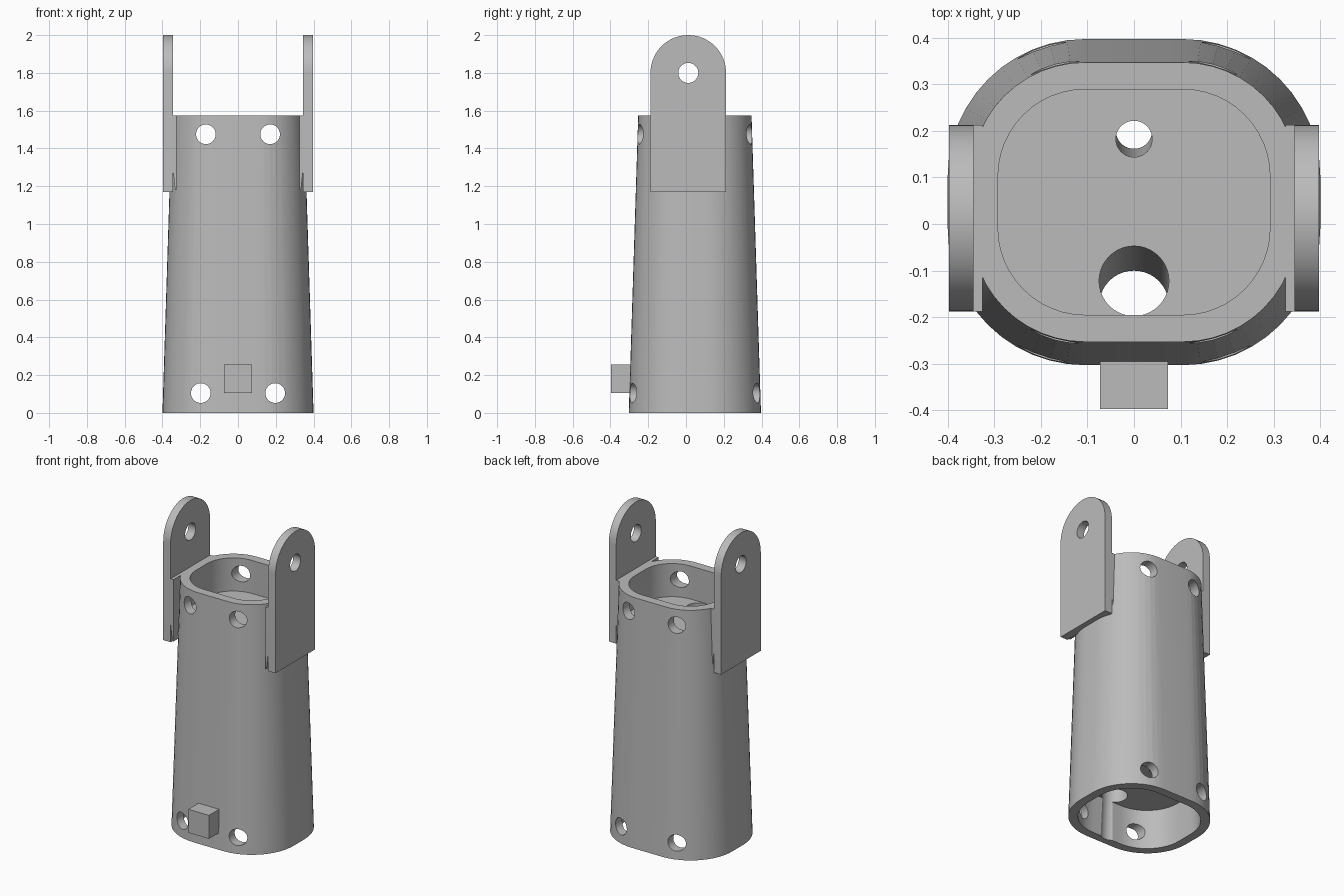
import bpy, bmesh, math
from mathutils import Vector

cube = bpy.data.objects.get("Cube")
if cube:
    bpy.data.objects.remove(cube, do_unlink=True)

grey = bpy.data.materials.new("plain grey")
grey.diffuse_color = (0.5, 0.5, 0.5, 1)
grey.use_nodes = True
grey.node_tree.nodes["Principled BSDF"].inputs["Base Color"].default_value = (0.5, 0.5, 0.5, 1)

HEIGHT, MID_Y = 1.575, 0.047


def finish(name, bm):
    bmesh.ops.recalc_face_normals(bm, faces=bm.faces)
    mesh = bpy.data.meshes.new(name)
    bm.to_mesh(mesh)
    bm.free()
    mesh.materials.append(grey)
    ob = bpy.data.objects.new(name, mesh)
    bpy.context.collection.objects.link(ob)
    return ob


def loft(name, rings):
    """Closed solid through a list of equally long point rings."""
    bm = bmesh.new()
    loops = [[bm.verts.new(p) for p in ring] for ring in rings]
    n = len(loops[0])
    for a, b in zip(loops, loops[1:]):
        for i in range(n):
            j = (i + 1) % n
            bm.faces.new((a[i], a[j], b[j], b[i]))
    bm.faces.new(loops[0])
    bm.faces.new(loops[-1])
    return finish(name, bm)


def sleeve_ring(z, inset=0.0, steps=12):
    """Rounded outline of the tapered sleeve at height z."""
    r = 0.295 - 0.05 * z / HEIGHT - inset
    ring = []
    for k, (sx, sy) in enumerate(((1, 1), (-1, 1), (-1, -1), (1, -1))):
        for i in range(steps + 1):
            a = (k + i / steps) * math.pi / 2
            ring.append((sx * 0.105 + r * math.cos(a),
                         MID_Y + sy * 0.055 + r * math.sin(a), z))
    return ring


def sleeve(name, z0, z1, inset=0.0):
    return loft(name, [sleeve_ring(z0, inset), sleeve_ring(z1, inset)])


def rod(name, start, end, r):
    start, end = Vector(start), Vector(end)
    axis = end - start
    bm = bmesh.new()
    bmesh.ops.create_cone(bm, cap_ends=True, segments=40, radius1=r, radius2=r,
                          depth=axis.length)
    bm.transform(axis.to_track_quat('Z', 'Y').to_matrix().to_4x4())
    bmesh.ops.translate(bm, verts=bm.verts, vec=(start + end) / 2)
    return finish(name, bm)


def cut(ob, cutters):
    bpy.context.view_layer.objects.active = ob
    for c in cutters:
        c.hide_render = True
        mod = ob.modifiers.new("cut", 'BOOLEAN')
        mod.operation, mod.solver, mod.object = 'DIFFERENCE', 'EXACT', c
        bpy.ops.object.modifier_apply(modifier=mod.name)
        bpy.data.objects.remove(c, do_unlink=True)


# Tapered sleeve, hollow at both ends
body = sleeve("sleeve_body", 0, HEIGHT)
cutters = [sleeve("upper_cavity", 1.36, HEIGHT + 0.05, 0.058),
           sleeve("lower_cavity", -0.05, 0.25, 0.055)]
# Sloping bores through the solid core
cutters.append(rod("front_bore", (0, -0.19, -0.06), (0, -0.121, 1.39), 0.075))
cutters.append(rod("back_bore", (0, 0.203, 0.1), (0, 0.182, 1.4), 0.039))
# Cross holes at both ends
for x, z in ((0.17, 1.475), (0.197, 0.105)):
    for s in (-1, 1):
        cutters.append(rod("cross_hole", (s * x, -0.6, z), (s * x, 0.6, z), 0.052))
cut(body, cutters)

# Round-topped hinge lugs and the webs joining them to the sleeve
LUG_Y, LUG_Z, LUG_R = 0.012, 1.8, 0.2
arc = [(LUG_Y + LUG_R * math.cos(i * math.pi / 32), LUG_Z + LUG_R * math.sin(i * math.pi / 32))
       for i in range(33)]
lug_profile = arc + [(LUG_Y - LUG_R, 1.17), (LUG_Y + LUG_R, 1.17)]
web_profile = [(0.325, HEIGHT), (0.35, HEIGHT), (0.345, 1.29), (0.333, 1.18), (0.325, 1.18)]
parts = [body]
for side, s in (("left", 1), ("right", -1)):
    lug = loft(side + "_hinge_lug", [[(s * x, y, z) for y, z in lug_profile]
                                     for x in (0.345, 0.397)])
    cut(lug, [rod("pin_hole", (s * 0.2, LUG_Y, LUG_Z), (s * 0.5, LUG_Y, LUG_Z), 0.053)])
    web = loft(side + "_lug_web", [[(s * x, y, z) for x, z in web_profile]
                                   for y in (LUG_Y - LUG_R, LUG_Y + LUG_R)])
    parts += [lug, web]

# Square peg low on the front
peg = loft("front_peg", [[(x, y, z) for x, z in
                          ((-0.073, 0.105), (0.073, 0.105), (0.073, 0.255), (-0.073, 0.255))]
                         for y in (-0.397, -0.28)])
parts.append(peg)

# Smooth curved walls, sharp edges kept
for ob in bpy.context.selected_objects:
    ob.select_set(False)
for ob in parts:
    ob.select_set(True)
bpy.context.view_layer.objects.active = body
bpy.ops.object.shade_smooth_by_angle(angle=math.radians(30))
